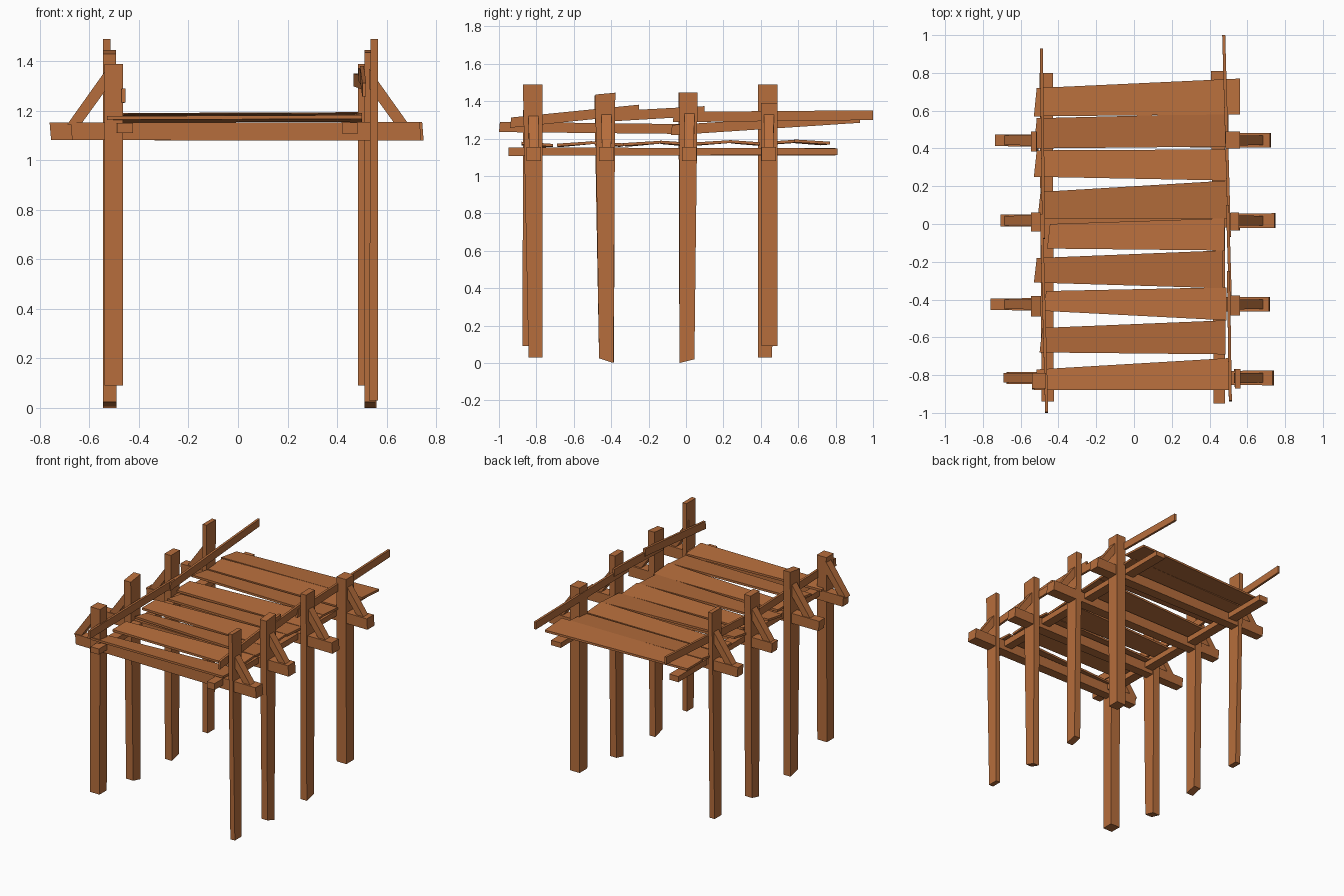
import bpy
from mathutils import Vector

if "Cube" in bpy.data.objects:
    bpy.data.objects.remove(bpy.data.objects["Cube"])

wood = bpy.data.materials.new("warm brown wood")
wood.diffuse_color = (0.47, 0.155, 0.045, 1)
wood.use_nodes = True
wood.node_tree.nodes["Principled BSDF"].inputs["Base Color"].default_value = wood.diffuse_color


def prism(name, a, b):
    """Solid between two four-cornered ends a and b."""
    me = bpy.data.meshes.new(name)
    faces = [(3, 2, 1, 0), (4, 5, 6, 7)]
    faces += [(i, (i + 1) % 4, 4 + (i + 1) % 4, 4 + i) for i in range(4)]
    me.from_pydata([Vector(p) for p in a + b], [], faces)
    me.materials.append(wood)
    ob = bpy.data.objects.new(name, me)
    bpy.context.collection.objects.link(ob)
    # consistent outward normals
    import bmesh
    bm = bmesh.new()
    bm.from_mesh(me)
    bmesh.ops.recalc_face_normals(bm, faces=bm.faces)
    bm.to_mesh(me)
    bm.free()
    return ob


def flat(x0, x1, y0, y1, z, slant=0.0):
    """Horizontal end, sloping along y by slant."""
    return [(x0, y0, z), (x1, y0, z), (x1, y1, z + slant), (x0, y1, z + slant)]


def end_y(x, y, z, wx, wz, cut=0.0):
    """End facing along y."""
    return [(x - wx / 2, y, z - wz / 2), (x + wx / 2, y, z - wz / 2),
            (x + wx / 2, y + cut, z + wz / 2), (x - wx / 2, y + cut, z + wz / 2)]


def end_x(x, y, z, wy, wz, cut=0.0):
    """End facing along x."""
    return [(x, y - wy / 2, z - wz / 2), (x, y + wy / 2, z - wz / 2),
            (x + cut, y + wy / 2, z + wz / 2), (x + cut, y - wy / 2, z + wz / 2)]


# posts: bottom (x0, x1, y0, y1, z, slant), top likewise
posts = {
    "left_post_1": ((-.54, -.465, -.875, -.795, .09, 0), (-.54, -.465, -.87, -.79, 1.39, 0)),
    "left_post_2": ((-.545, -.49, -.465, -.385, .025, -.02), (-.545, -.492, -.49, -.38, 1.43, .015)),
    "left_post_3": ((-.545, -.49, -.035, .045, .0, .02), (-.545, -.495, -.04, .06, 1.445, 0)),
    "left_post_4": ((-.545, -.505, .385, .46, .03, 0), (-.545, -.515, .385, .49, 1.49, 0)),
    "right_post_1": ((.53, .565, -.842, -.768, .03, 0), (.535, .565, -.872, -.768, 1.49, 0)),
    "right_post_2": ((.51, .555, -.465, -.388, .025, -.025), (.51, .56, -.485, -.378, 1.435, .01)),
    "right_post_3": ((.51, .56, -.035, .045, .0, .02), (.51, .555, -.035, .062, 1.445, 0)),
    "right_post_4": ((.485, .56, .405, .49, .09, 0), (.485, .56, .40, .49, 1.39, 0)),
}
for name, (lo, hi) in posts.items():
    prism(name, flat(*lo), flat(*hi))

# cross beams and diagonal braces, one set per row
rows = [(-.815, -.67, .74), (-.425, -.755, .72), (.018, -.70, .75), (.443, -.73, .725)]
for i, (y, xl, xr) in enumerate(rows, 1):
    prism(f"cross_beam_{i}", end_x(xl, y, 1.117, .062, .07, -.006),
          end_x(xr, y, 1.117, .078, .075, -.006))
    for side, word in ((-1, "left"), (1, "right")):
        top = [(side * .53, y + d, z) for d, z in
               ((-.027, 1.29), (.027, 1.29), (.027, 1.37), (-.027, 1.37))]
        bot = [(side * x, y + d, 1.145) for d, x in
               ((-.025, .635), (.025, .635), (.025, .69), (-.025, .69))]
        prism(f"{word}_brace_{i}", top, bot)

# stringers carrying the deck
prism("left_stringer", end_y(-.457, -.94, 1.13, .065, .04), end_y(-.465, .80, 1.13, .07, .04))
prism("right_stringer", end_y(.452, -.95, 1.13, .06, .045), end_y(.445, .81, 1.13, .075, .035))

# deck planks: left x, y0, y1, then right x, y0, y1
planks = [
    (-.53, -.88, -.77, .50, -.88, -.71), (-.50, -.68, -.55, .485, -.69, -.51),
    (-.48, -.46, -.355, .49, -.51, -.335), (-.53, -.31, -.18, .47, -.34, -.14),
    (-.46, -.13, .0, .48, -.14, .03), (-.51, .03, .17, .50, .03, .23),
    (-.53, .25, .39, .50, .23, .395), (-.53, .40, .56, .50, .41, .585),
    (-.53, .57, .72, .56, .58, .77),
]
for i, (xl, l0, l1, xr, r0, r1) in enumerate(planks):
    t = .006 * (-1 if i % 2 else 1)          # slight roll of each plank
    z = 1.158 + .0015 * i
    h = .015

    def edge(x, y0, y1, zz, cut):
        return [(x, y0, zz + t), (x + cut, y1, zz - t),
                (x + cut, y1, zz + h - t), (x, y0, zz + h + t)]
    prism(f"deck_plank_{i + 1}", edge(xl, l0, l1, z, .015), edge(xr, r0, r1, z + .004, 0))

# crooked hand rails: start (x, y, z), end (x, y, z)
rails = {
    "left_rail_front": ((-.462, -1.0, 1.262), (-.49, .05, 1.25)),
    "left_rail_back": ((-.478, -.08, 1.245), (-.49, .93, 1.31)),
    "right_rail_front": ((.51, -.94, 1.285), (.50, -.25, 1.355)),
    "right_rail_middle": ((.512, -.47, 1.315), (.495, .10, 1.347)),
    "right_rail_back": ((.505, -.07, 1.315), (.475, 1.0, 1.325)),
}
for name, (a, b) in rails.items():
    prism(name, end_y(*a, .016, .055, .005), end_y(*b, .016, .052))
